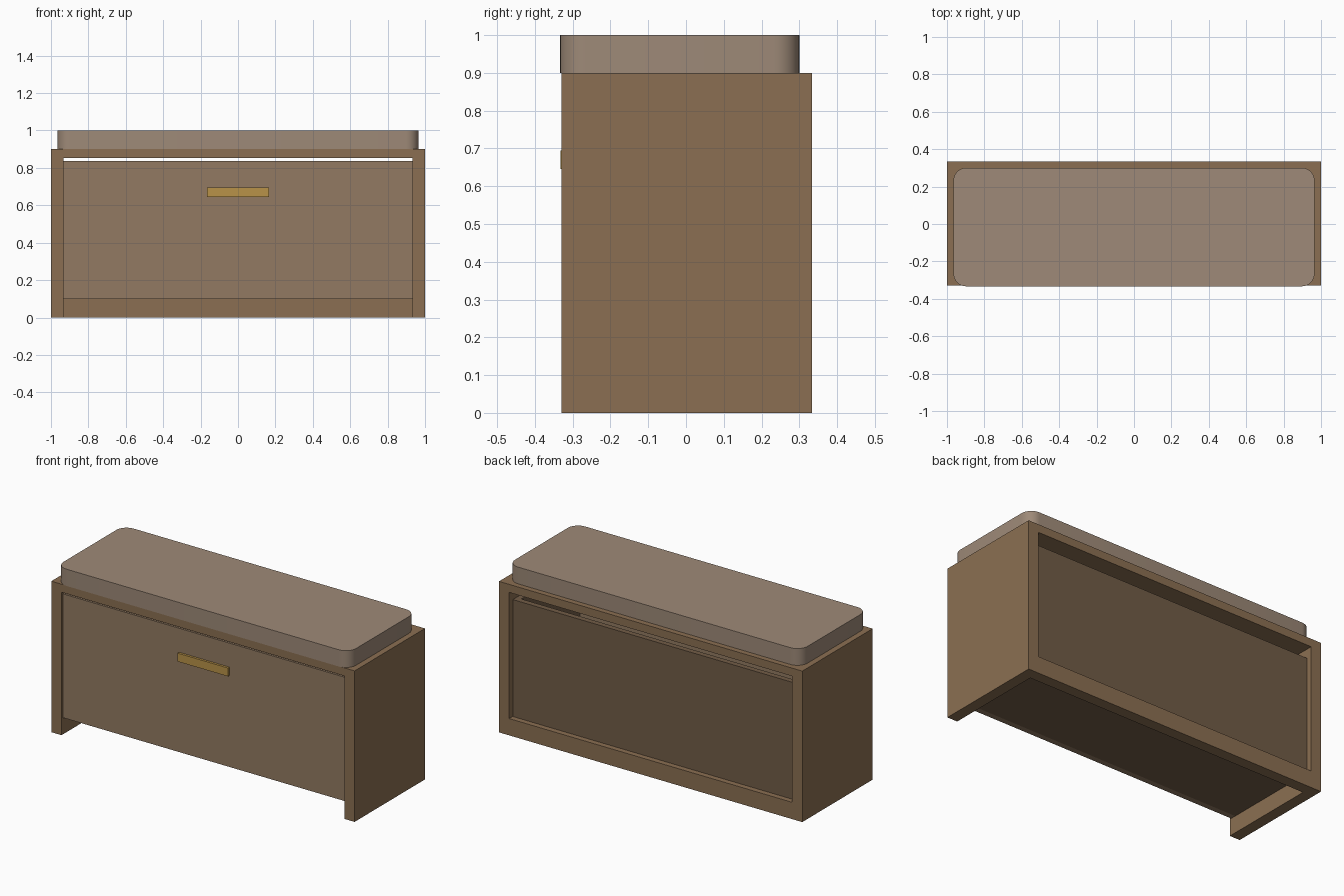
import bpy, bmesh, math

if "Cube" in bpy.data.objects:
    bpy.data.objects.remove(bpy.data.objects["Cube"])


def material(name, rgb):
    m = bpy.data.materials.new(name)
    m.diffuse_color = (*rgb, 1)
    m.use_nodes = True
    m.node_tree.nodes["Principled BSDF"].inputs["Base Color"].default_value = m.diffuse_color
    return m


WOOD = material("case_wood", (0.258, 0.159, 0.084))
FRONT = material("drawer_front_wood", (0.287, 0.195, 0.122))
INNER = material("drawer_inner_wood", (0.168, 0.109, 0.063))
BRASS = material("brass", (0.48, 0.287, 0.065))
FABRIC = material("fabric", (0.342, 0.254, 0.188))


def extrude(name, points, direction, mat):
    """Extrude a closed 3D outline along a vector."""
    bm = bmesh.new()
    face = bm.faces.new([bm.verts.new(p) for p in points])
    new = bmesh.ops.extrude_face_region(bm, geom=[face])["geom"]
    verts = [v for v in new if isinstance(v, bmesh.types.BMVert)]
    bmesh.ops.translate(bm, verts=verts, vec=direction)
    bmesh.ops.recalc_face_normals(bm, faces=bm.faces)
    mesh = bpy.data.meshes.new(name)
    bm.to_mesh(mesh)
    bm.free()
    mesh.materials.append(mat)
    ob = bpy.data.objects.new(name, mesh)
    bpy.context.collection.objects.link(ob)
    return ob


def box(name, x, y, z, mat):
    pts = [(x[0], y[0], z[0]), (x[1], y[0], z[0]), (x[1], y[1], z[0]), (x[0], y[1], z[0])]
    return extrude(name, pts, (0, 0, z[1] - z[0]), mat)


# Case: two sides and a top as one inverted U
w = 0.933
u = [(-1, 0), (-w, 0), (-w, 0.852), (w, 0.852), (w, 0), (1, 0), (1, 0.9), (-1, 0.9)]
extrude("case", [(x, -0.33, z) for x, z in u], (0, 0.663, 0), WOOD)
box("back_rail", (-w, w), (0.266, 0.333), (0, 0.1), WOOD)

# Drawer: taller front, open-topped box behind it
i, t = 0.932, 0.033
box("drawer_front", (-i, i), (-0.318, -0.285), (0.1, 0.838), FRONT)
box("drawer_bottom", (-i, i), (-0.285, 0.3), (0.1, 0.1 + t), INNER)
box("drawer_back", (-i, i), (0.3 - t, 0.3), (0.1 + t, 0.797), INNER)
for side, s in (("left", -1), ("right", 1)):
    xs = sorted((s * i, s * (i - t)))
    box(f"drawer_{side}_side", xs, (-0.285, 0.3 - t), (0.1 + t, 0.797), INNER)
box("handle", (-0.167, 0.167), (-0.332, -0.318), (0.645, 0.695), BRASS)

# Seat cushion: rounded rectangle
r, n = 0.067, 8
outline = []
for k, (cx, cy) in enumerate([(1, 1), (-1, 1), (-1, -1), (1, -1)]):
    for j in range(n + 1):
        a = math.pi / 2 * (k + j / n)
        outline.append((cx * (0.965 - r) + r * math.cos(a),
                        -0.0165 + cy * (0.3165 - r) + r * math.sin(a), 0.9))
cushion = extrude("seat_cushion", outline, (0, 0, 0.1), FABRIC)
bpy.context.view_layer.objects.active = cushion
cushion.select_set(True)
bpy.ops.object.shade_smooth_by_angle(angle=math.radians(30))
